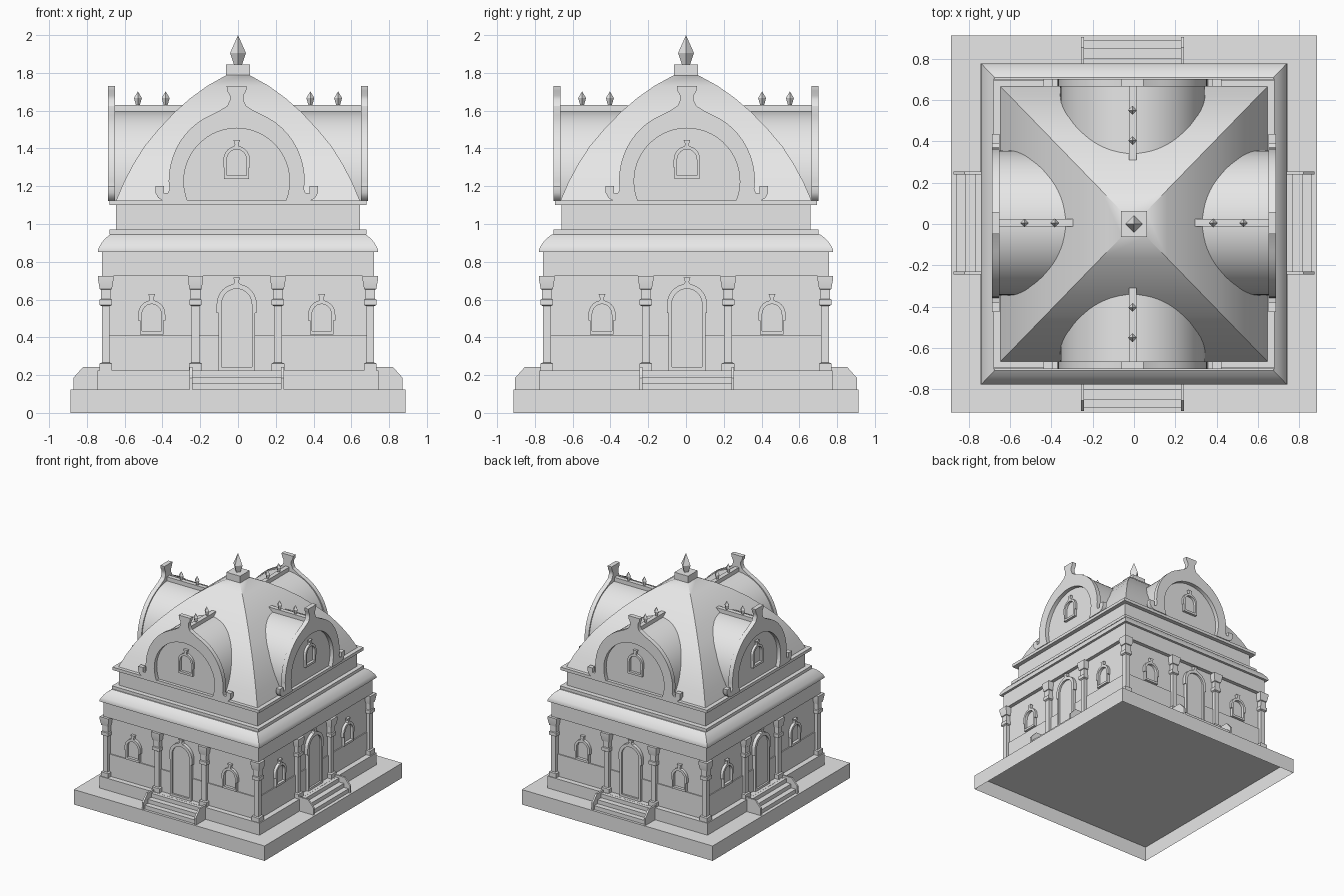
import bpy, bmesh
from math import radians, sin, cos
from mathutils import Matrix, Vector

cube = bpy.data.objects.get("Cube")
if cube:
    bpy.data.objects.remove(cube, do_unlink=True)

stone = bpy.data.materials.new("plain_stone")
stone.use_nodes = True
GREY = (0.8, 0.8, 0.8, 1)
stone.diffuse_color = GREY
stone.node_tree.nodes["Principled BSDF"].inputs["Base Color"].default_value = GREY
made = []


def finish(name, bm, matrix=None):
    bmesh.ops.remove_doubles(bm, verts=bm.verts, dist=1e-5)
    bmesh.ops.recalc_face_normals(bm, faces=bm.faces)
    mesh = bpy.data.meshes.new(name)
    bm.to_mesh(mesh)
    mesh.materials.append(stone)
    ob = bpy.data.objects.new(name, mesh)
    if matrix:
        ob.matrix_world = matrix
    bpy.context.collection.objects.link(ob)
    made.append(ob)


def around(name, bm, extra=0.0):
    """Repeat a part, built for the front, on all four sides."""
    for k, side in enumerate(("front", "left", "back", "right")):
        facing_y = k % 2 == 0
        shift = Vector((-0.007, 0, 0)) if facing_y else Vector((0, 0.005, 0))
        out = Vector((0, -extra if facing_y else 0, 0))
        finish(f"{side}_{name}", bm.copy(), Matrix.Translation(shift)
               @ Matrix.Rotation(radians(90 * k), 4, "Z") @ Matrix.Translation(out))


def tiers(bm, profile, at=(0, 0), ky=1.0, diamond=False, floor=True):
    """Stack of four-sided rings given as (half width, height)."""
    dirs = [(1, 0), (0, 1), (-1, 0), (0, -1)] if diamond else [(1, 1), (-1, 1), (-1, -1), (1, -1)]
    rings = []
    for h, z in profile:
        points = dirs if h else dirs[:1]
        ring = [bm.verts.new((at[0] + dx * h, at[1] + dy * h * ky, z)) for dx, dy in points]
        rings.append(ring if h else ring * 4)
    for a, b in zip(rings, rings[1:]):
        for i in range(4):
            j = (i + 1) % 4
            bm.faces.new(dict.fromkeys((a[i], a[j], b[j], b[i])))
    if floor:
        bm.faces.new(rings[0])
    if profile[-1][0]:
        bm.faces.new(rings[-1])


def plate(bm, loops, near, far):
    """Outline loops (first outer, then holes) in x and z, given depth."""
    edges = []
    for loop in loops:
        vs = [bm.verts.new((x, -near, z)) for x, z in loop]
        edges += [bm.edges.new((vs[i - 1], vs[i])) for i in range(len(vs))]
    fill = bmesh.ops.triangle_fill(bm, use_beauty=True, edges=edges, normal=(0, -1, 0))
    faces = [g for g in fill["geom"] if isinstance(g, bmesh.types.BMFace)]
    ext = bmesh.ops.extrude_face_region(bm, geom=faces)["geom"]
    bmesh.ops.translate(bm, vec=(0, near - far, 0),
                        verts=[g for g in ext if isinstance(g, bmesh.types.BMVert)])


def box(bm, lo, hi):
    lo, hi = Vector(lo), Vector(hi)
    bmesh.ops.create_cube(bm, size=1, matrix=Matrix.Translation((lo + hi) / 2)
                          @ Matrix.Diagonal((*(hi - lo), 1)))


def arc(cz, rx, rz, a0, a1, steps, cx=0.0):
    angles = [radians(a0 + (a1 - a0) * i / steps) for i in range(steps + 1)]
    return [(cx + rx * cos(a), cz + rz * sin(a)) for a in angles]


def arched_frame(bm, cx, z0, step, spring, w, leg, inner, rise, near, far):
    """Arched surround with a small flared crest and an opening."""
    top = spring + rise
    half = [(leg, z0), (leg, step), (w, step)] + arc(spring, w, rise, 0, 80, 7)
    half += [(0.01, top + 0.01), (0.018, top + 0.033)]
    outer = [(cx + x, z) for x, z in half] + [(cx - x, z) for x, z in reversed(half)]
    hole = [(cx - inner, z0 + 0.018), (cx + inner, z0 + 0.018)]
    hole += arc(spring, inner, rise - w + inner, 0, 180, 14, cx)
    plate(bm, [outer, hole], near, far)
    return hole


# Stacked masonry and roof; the base slab is hollow underneath
BODY = {
    "base_slab": (1.03, [(0.886, 0), (0.886, 0.125)]),
    "plinth": (1.045, [(0.743, 0.125), (0.743, 0.225)]),
    "dado": (1.05, [(0.698, 0.225), (0.698, 0.41)]),
    "wall": (1.05, [(0.69, 0.41), (0.69, 0.725)]),
    "frieze": (1.05, [(0.72, 0.725), (0.72, 0.852)]),
    "eave": (1.05, [(0.74, 0.852), (0.74, 0.868), (0.731, 0.886), (0.718, 0.906),
                    (0.7, 0.926), (0.675, 0.945)]),
    "eave_band": (1.03, [(0.68, 0.945), (0.68, 0.97)]),
    "upper_wall": (1.023, [(0.645, 0.97), (0.645, 1.1)]),
    "ledge": (1.02, [(0.68, 1.1), (0.68, 1.125)]),
    "roof": (1.03, [(0.645, 1.125), (0.605, 1.22), (0.555, 1.316), (0.495, 1.412), (0.422, 1.5),
                    (0.335, 1.593), (0.25, 1.668), (0.16, 1.733), (0.058, 1.79)]),
    "roof_cap": (1.0, [(0.063, 1.785), (0.063, 1.845)]),
}
for name, (ky, profile) in BODY.items():
    bm = bmesh.new()
    tiers(bm, profile, ky=ky, floor=name != "base_slab")
    finish(name, bm)

bm = bmesh.new()
tiers(bm, [(0.022, 1.845), (0.042, 1.905), (0, 2.0)], diamond=True)
finish("top_finial", bm)

# Columns
COLUMN = [(0.034, 0.225), (0.034, 0.262), (0.021, 0.266), (0.021, 0.565), (0.033, 0.572),
          (0.033, 0.6), (0.026, 0.603), (0.026, 0.652), (0.032, 0.655), (0.04, 0.7), (0.04, 0.725)]
for sx, lr in ((1, "left"), (-1, "right")):
    for sy, fb in ((-1, "front"), (1, "back")):
        bm = bmesh.new()
        tiers(bm, COLUMN, at=(sx * 0.7, sy * 0.737))
        finish(f"{fb}_{lr}_corner_column", bm)
bm = bmesh.new()
for u in (-0.218, 0.218):
    tiers(bm, COLUMN, at=(u, -0.7))
around("door_columns", bm, 0.036)

# Doors and windows
bm = bmesh.new()
hole = arched_frame(bm, 0, 0.225, 0.53, 0.575, 0.106, 0.097, 0.08, 0.108, 0.68, 0.718)
plate(bm, [hole], 0.68, 0.703)
around("door", bm, 0.035)
bm = bmesh.new()
for u in (-0.45, 0.45):
    arched_frame(bm, u, 0.415, 0.49, 0.52, 0.072, 0.062, 0.052, 0.076, 0.68, 0.713)
around("windows", bm, 0.035)

# Stairs with side cheeks
bm = bmesh.new()
for i, reach in enumerate((0.858, 0.815, 0.77)):
    box(bm, (-0.24, -reach, 0.125), (0.24, -0.73, 0.158 + 0.033 * i))
for u in (-0.2425, 0.2425):
    cheek = [(0.73, 0.125), (0.872, 0.125), (0.872, 0.185), (0.82, 0.243), (0.73, 0.243)]
    sides = [[bm.verts.new((u + s * 0.0075, -o, z)) for o, z in cheek] for s in (-1, 1)]
    for s in sides:
        bm.faces.new(s)
    for i in range(len(cheek)):
        bm.faces.new((sides[0][i - 1], sides[0][i], sides[1][i], sides[1][i - 1]))
around("stairs", bm, 0.033)

# Barrel dormers
bm = bmesh.new()
plate(bm, [arc(1.227, 0.35, 0.37, -17, 197, 40)], 0.25, 0.654)
around("dormer_barrel", bm, 0.014)

# Horseshoe gable with flared crest and scrolled feet
crest = [(0.053, 1.73), (0.05, 1.705), (0.036, 1.68), (0.036, 1.655), (0.05, 1.625), (0.09, 1.6)]
foot = [(0.356, 1.185), (0.364, 1.165), (0.385, 1.162), (0.385, 1.2), (0.43, 1.2),
        (0.43, 1.165), (0.415, 1.138), (0.39, 1.123)]
half = crest + arc(1.227, 0.36, 0.378, 68, 0, 10) + foot
inner = arc(1.227, 0.28, 0.28, -22, 202, 32)
bm = bmesh.new()
plate(bm, [half + inner + [(-x, z) for x, z in reversed(half)]], 0.65, 0.687)
around("gable", bm, 0.014)

bm = bmesh.new()
arched_frame(bm, 0, 1.238, 1.3, 1.34, 0.07, 0.066, 0.052, 0.073, 0.64, 0.675)
around("gable_window", bm, 0.014)

# Ridge rail with two small finials
bm = bmesh.new()
box(bm, (-0.018, -0.655, 1.585), (0.018, -0.295, 1.63))
around("ridge_rail", bm, 0.014)
bm = bmesh.new()
for out in (0.53, 0.383):
    tiers(bm, [(0.01, 1.628), (0.021, 1.667), (0, 1.702)], at=(0, -out), diamond=True)
around("ridge_finials", bm, 0.02)

# Smooth the curved parts, keep edges crisp
bpy.ops.object.select_all(action="DESELECT")
for ob in made:
    ob.select_set(True)
bpy.context.view_layer.objects.active = made[0]
bpy.ops.object.shade_smooth_by_angle(angle=radians(30))
